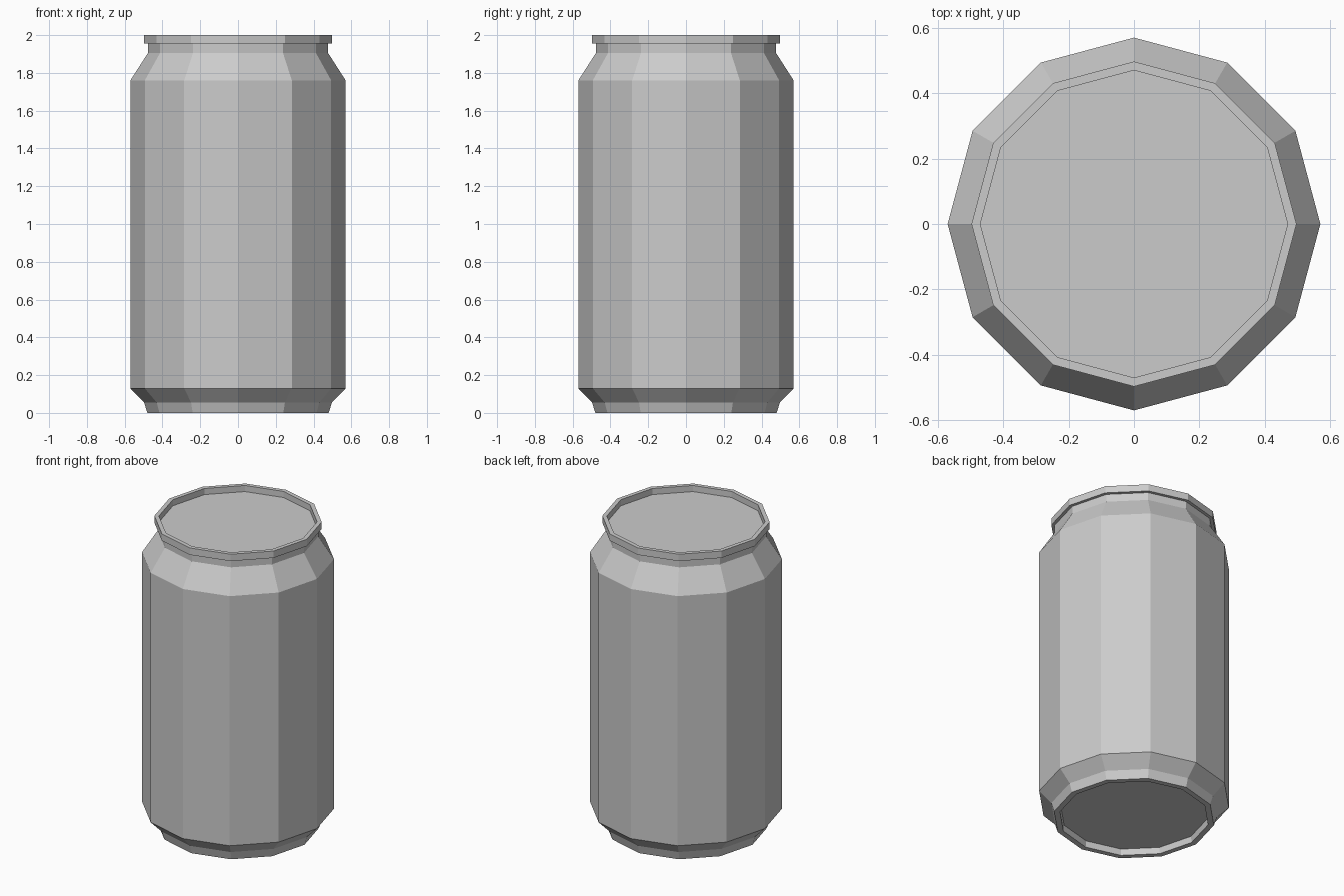
import bpy, bmesh
from math import cos, sin, pi

if "Cube" in bpy.data.objects:
    bpy.data.objects.remove(bpy.data.objects["Cube"])

SIDES = 12


def lathe(name, profile):
    """Revolve a (radius, z) profile into a flat-faced solid, capped at both ends."""
    bm = bmesh.new()
    rings = [[bm.verts.new((r * cos(2 * pi * i / SIDES), r * sin(2 * pi * i / SIDES), z))
              for i in range(SIDES)] for r, z in profile]
    for low, high in zip(rings, rings[1:]):
        for i in range(SIDES):
            j = (i + 1) % SIDES
            bm.faces.new((low[i], low[j], high[j], high[i]))
    bm.faces.new(rings[0][::-1])
    bm.faces.new(rings[-1])
    bmesh.ops.recalc_face_normals(bm, faces=bm.faces[:])
    mesh = bpy.data.meshes.new(name)
    bm.to_mesh(mesh)
    bm.free()
    obj = bpy.data.objects.new(name, mesh)
    bpy.context.collection.objects.link(obj)
    return obj


# Can: recessed base, foot, straight wall, shoulder, neck, rim and sunken lid
lathe("drink_can", [
    (0.44, 0.04), (0.445, 0.0), (0.48, 0.0), (0.497, 0.055),
    (0.57, 0.13), (0.57, 1.76),
    (0.477, 1.905), (0.477, 1.955),
    (0.497, 1.955), (0.497, 2.0),
    (0.47, 2.0), (0.47, 1.96),
])
